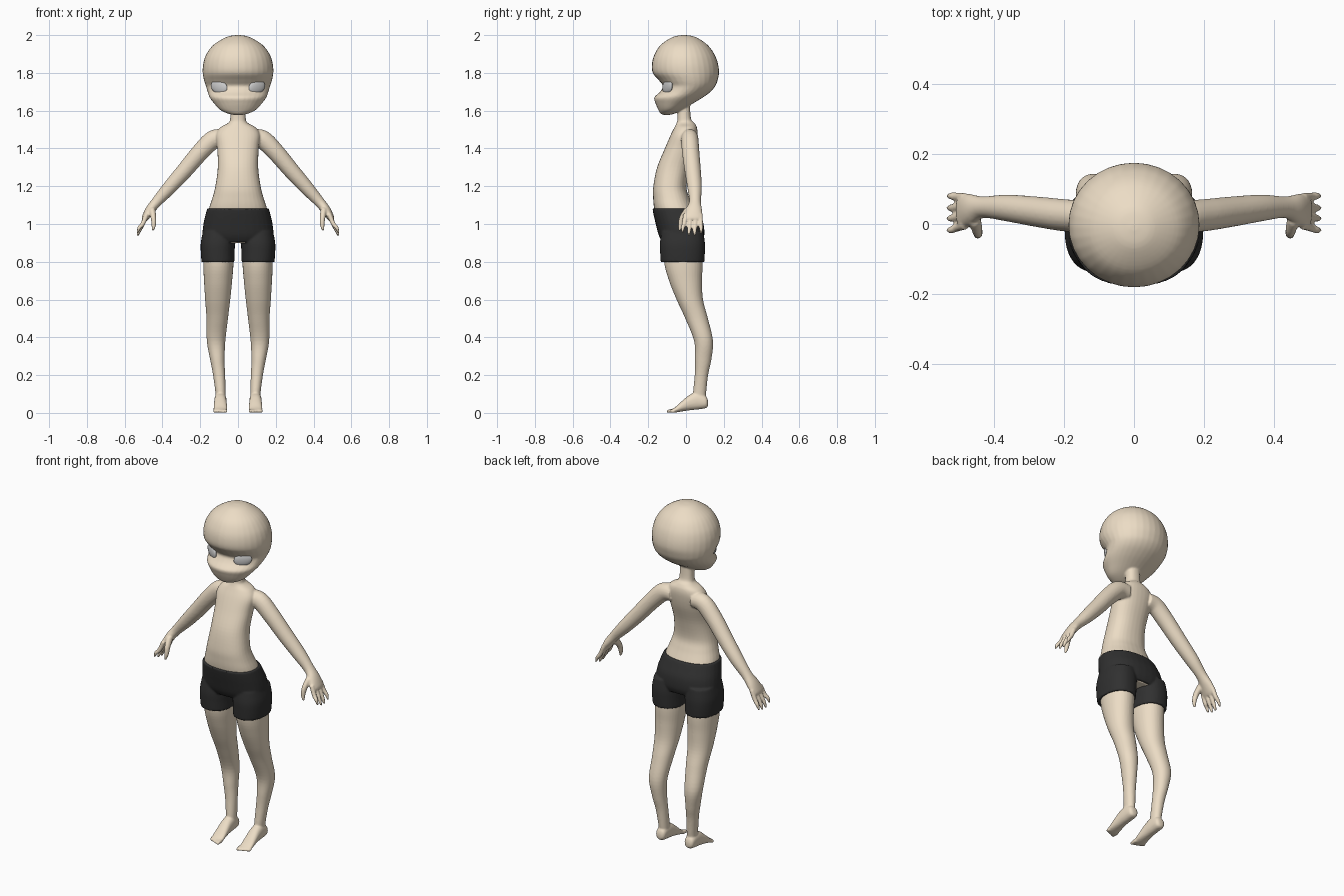
import bpy, bmesh
from math import sin, cos, pi, radians
from mathutils import Vector

X, Y, Z = Vector((1, 0, 0)), Vector((0, 1, 0)), Vector((0, 0, 1))


def resample(rows, steps=5):
    """Catmull-Rom smoothing of a list of number tuples."""
    out = []
    for i in range(len(rows) - 1):
        p0, p1, p2 = rows[max(i - 1, 0)], rows[i], rows[i + 1]
        p3 = rows[min(i + 2, len(rows) - 1)]
        for k in range(steps):
            t = k / steps
            out.append([0.5 * (2 * b + (c - a) * t + (2 * a - 5 * b + 4 * c - d) * t * t
                               + (3 * b - a - 3 * c + d) * t ** 3)
                        for a, b, c, d in zip(p0, p1, p2, p3)])
    return out + [list(rows[-1])]


def skin(bm, rings, power=2.0, n=32):
    """Closed loft through rings of (centre, u axis, v axis)."""
    loops = []
    for c, u, v in rings:
        loop = []
        for i in range(n):
            a = 2 * pi * i / n
            ca, sa = cos(a), sin(a)
            pu = abs(ca) ** (2 / power) * (1 if ca > 0 else -1)
            pv = abs(sa) ** (2 / power) * (1 if sa > 0 else -1)
            loop.append(bm.verts.new(c + u * pu + v * pv))
        loops.append(loop)
    for a, b in zip(loops, loops[1:]):
        for i in range(n):
            j = (i + 1) % n
            bm.faces.new((a[i], a[j], b[j], b[i]))
    bm.faces.new(loops[0][::-1])
    bm.faces.new(loops[-1])


def stack(bm, rows, power=2.0, side=1):
    """Horizontal rings: z, x min, x max, y front, y back."""
    skin(bm, [(Vector((side * (a + b) / 2, (f + k) / 2, z)), X * ((b - a) / 2), Y * ((k - f) / 2))
              for z, a, b, f, k in resample(rows)], power)


def stack_mid(bm, rows, power=2.0):
    """Centred rings: z, half width, y front, y back."""
    stack(bm, [(z, -r, r, f, k) for z, r, f, k in rows], power)


def tube(bm, rows, side):
    """Tube along a path: x, y, z, radius along y, radius across."""
    pts = resample(rows)
    cs = [Vector((side * p[0], p[1], p[2])) for p in pts]
    rings = []
    for i, c in enumerate(cs):
        t = (cs[min(i + 1, len(cs) - 1)] - cs[max(i - 1, 0)]).normalized()
        v = t.cross(Y).normalized()
        rings.append((c, v.cross(t) * pts[i][3], v * pts[i][4]))
    skin(bm, rings, n=20)


def finish(bm, name, mat, voxel, smooth):
    bmesh.ops.recalc_face_normals(bm, faces=bm.faces)
    me = bpy.data.meshes.new(name)
    bm.to_mesh(me)
    bm.free()
    ob = bpy.data.objects.new(name, me)
    bpy.context.collection.objects.link(ob)
    me.materials.append(mat)
    r = ob.modifiers.new("fuse", 'REMESH')
    r.mode, r.voxel_size, r.use_smooth_shade = 'VOXEL', voxel, True
    s = ob.modifiers.new("soften", 'SMOOTH')
    s.factor, s.iterations = 0.5, smooth
    return ob


def material(name, col):
    m = bpy.data.materials.new(name)
    m.diffuse_color = (*col, 1)
    return m


skin_mat = material("skin", (0.84, 0.72, 0.56))
cloth_mat = material("dark_cloth", (0.03, 0.03, 0.03))

body = bmesh.new()
# head: round skull, dented eye line, slanted jaw
stack_mid(body, [
    (2.0, .012, -.02, .0), (1.99, .06, -.07, .05), (1.95, .128, -.132, .112),
    (1.90, .167, -.166, .15), (1.85, .184, -.18, .169), (1.80, .187, -.176, .175),
    (1.76, .18, -.143, .167), (1.73, .17, -.122, .155), (1.70, .161, -.138, .13),
    (1.67, .15, -.168, .09), (1.64, .128, -.162, .04), (1.605, .095, -.147, -.02),
    (1.585, .055, -.135, -.06), (1.578, .025, -.12, -.085)])
# torso and neck
stack_mid(body, [
    (.90, .165, -.115, .075), (1.0, .165, -.148, .08), (1.08, .154, -.168, .045),
    (1.14, .135, -.174, .018), (1.2, .12, -.173, .002), (1.3, .107, -.153, .018),
    (1.4, .11, -.112, .048), (1.47, .117, -.082, .06), (1.51, .095, -.062, .058),
    (1.535, .052, -.05, .045), (1.56, .041, -.045, .026), (1.66, .038, -.045, .02)], 2.3)

for s in (1, -1):
    # leg
    stack(body, [
        (.95, .03, .18, -.12, .08), (.8, .024, .184, -.116, .088), (.7, .031, .18, -.09, .085),
        (.6, .041, .174, -.05, .09), (.5, .053, .167, -.004, .116), (.38, .067, .165, .043, .143),
        (.28, .071, .147, .047, .134), (.2, .068, .132, .046, .117), (.1, .065, .119, .037, .106),
        (.05, .066, .118, .04, .1)], 2.1, s)
    # foot
    foot = [(.117, .05, .012, .012), (.105, .057, .028, .032), (.06, .063, .032, .045),
            (.02, .055, .033, .041), (-.02, .036, .035, .028), (-.055, .017, .037, .015),
            (-.08, .009, .035, .008)]
    skin(body, [(Vector((s * .093, y, z)), X * rx, Z * rz) for y, z, rx, rz in resample(foot)], 2.3)
    # toes
    for i in range(5):
        x, tip = .064 + .0148 * i, -.103 + .006 * i
        toe = [(-.06, .012), (tip + .01, .009), (tip, .005)]
        skin(body, [(Vector((s * x, y, r)), X * min(r, .008), Z * r) for y, r in resample(toe)], n=12)
    # arm and palm
    tube(body, [
        (.07, .018, 1.455, .045, .045), (.13, .02, 1.447, .046, .05), (.2, .025, 1.38, .046, .047),
        (.285, .036, 1.28, .043, .043), (.365, .046, 1.19, .038, .037), (.43, .048, 1.118, .031, .028),
        (.465, .043, 1.075, .043, .025), (.49, .037, 1.035, .05, .019), (.497, .036, 1.02, .046, .014)], s)
    # fingers
    for y0, y1, z in ((.076, .08, .955), (.05, .046, .942), (.023, .016, .945), (-.003, -.017, .96)):
        tube(body, [(.483, y0, 1.05, .013, .013), (.505, (y0 + y1) / 2, 1.0, .012, .012),
                    (.523, y1, z + .02, .01, .01), (.532, y1, z - .006, .005, .005)], s)
    # thumb
    tube(body, [(.455, .012, 1.075, .02, .018), (.448, -.018, 1.035, .017, .015),
                (.446, -.03, .995, .012, .012), (.452, -.034, .965, .006, .006)], s)
finish(body, "body", skin_mat, .005, 4)

# shorts
shorts = bmesh.new()
stack_mid(shorts, [
    (.905, .175, -.125, .085), (.94, .188, -.144, .097), (1.0, .183, -.16, .093),
    (1.05, .172, -.172, .072), (1.082, .163, -.178, .056)], 2.3)
for s in (1, -1):
    stack(shorts, [(.798, .018, .193, -.134, .097), (.85, .018, .197, -.137, .1),
                   (.9, .016, .197, -.138, .1), (.96, .02, .186, -.13, .092)], 2.3, s)
finish(shorts, "shorts", cloth_mat, .006, 3)

# eyes: shallow tilted lenses set in the sockets
for s, name in ((1, "left_eye"), (-1, "right_eye")):
    bpy.ops.mesh.primitive_uv_sphere_add(segments=32, ring_count=16, radius=1,
                                         location=(s * .1, -.098, 1.726),
                                         rotation=(0, -s * radians(15), s * radians(30)))
    eye = bpy.context.object
    eye.name = name
    eye.scale = (.05, .014, .036)
    bpy.ops.object.shade_smooth()
